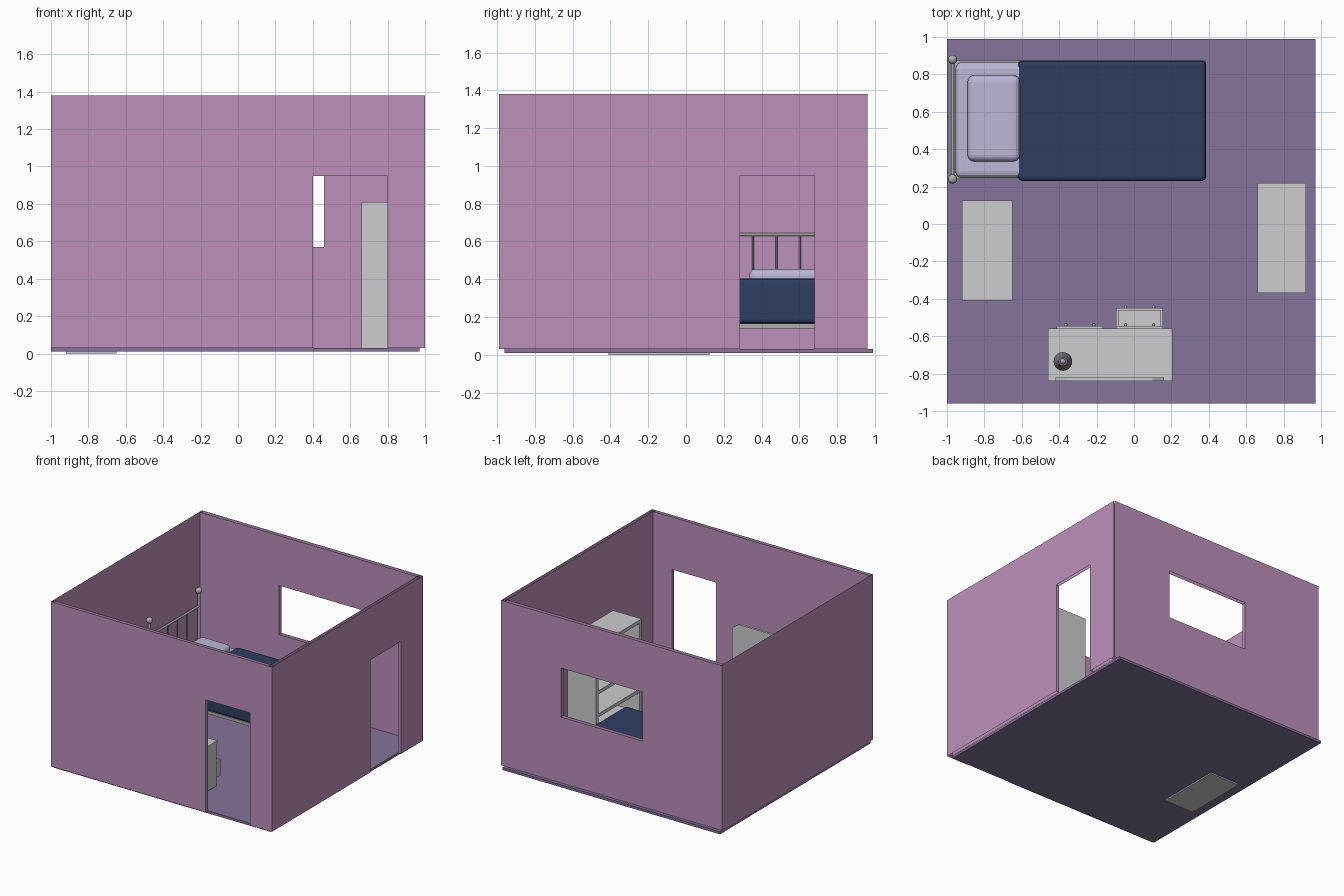
import bpy, bmesh, math
from mathutils import Vector

if "Cube" in bpy.data.objects:
    bpy.data.objects.remove(bpy.data.objects["Cube"])


def mat(name, r, g, b):
    m = bpy.data.materials.new(name)
    lin = [((c / 255 + 0.055) / 1.055) ** 2.4 for c in (r, g, b)]
    m.diffuse_color = (*lin, 1)
    m.use_nodes = True
    m.node_tree.nodes["Principled BSDF"].inputs["Base Color"].default_value = m.diffuse_color
    return m


WALL = mat("pink_wall", 188, 144, 186)
FLOOR = mat("purple_floor", 134, 114, 155)
WHITE = mat("pale_grey_wood", 205, 205, 208)
NAVY = mat("navy_blanket", 46, 61, 97)
LINEN = mat("lavender_linen", 188, 183, 214)
METAL = mat("grey_metal", 172, 174, 174)
DARK = mat("dark_grey", 120, 120, 122)


def finish(name, bm, m, smooth=False):
    me = bpy.data.meshes.new(name)
    bm.to_mesh(me)
    bm.free()
    me.materials.append(m)
    for p in me.polygons:
        p.use_smooth = smooth
    ob = bpy.data.objects.new(name, me)
    bpy.context.collection.objects.link(ob)
    return ob


def box(name, x0, x1, y0, y1, z0, z1, m, bevel=0, seg=3):
    bm = bmesh.new()
    bmesh.ops.create_cube(bm, size=1)
    for v in bm.verts:
        v.co = Vector((x0 if v.co.x < 0 else x1, y0 if v.co.y < 0 else y1, z0 if v.co.z < 0 else z1))
    if bevel:
        bmesh.ops.bevel(bm, geom=bm.edges[:], offset=bevel, segments=seg, profile=0.5, affect='EDGES')
    return finish(name, bm, m)


def rod(name, a, b, r, m, r2=None, seg=12, caps=True):
    a, b = Vector(a), Vector(b)
    bm = bmesh.new()
    bmesh.ops.create_cone(bm, cap_ends=caps, segments=seg, radius1=r, radius2=r if r2 is None else r2,
                          depth=(b - a).length)
    q = (b - a).to_track_quat('Z', 'Y')
    for v in bm.verts:
        v.co = q @ v.co + (a + b) / 2
    ob = finish(name, bm, m)
    for p in ob.data.polygons:
        p.use_smooth = len(p.vertices) == 4
    return ob


def ball(name, c, r, m):
    bm = bmesh.new()
    bmesh.ops.create_uvsphere(bm, u_segments=16, v_segments=10, radius=r)
    bmesh.ops.translate(bm, verts=bm.verts, vec=c)
    return finish(name, bm, m, True)


# Walls: thin uncapped inner and outer sheets, with side jambs in the opening
Z0, Z1 = 0.03, 1.38


def wall(name, axis, outer, inner, u0, u1, hole=None):
    def pt(u, d, z):
        return (d, u, z) if axis == 'x' else (u, d, z)
    bm = bmesh.new()
    us = [u0, *hole[:2], u1] if hole else [u0, u1]
    zs = sorted({Z0, *hole[2:], Z1}) if hole else [Z0, Z1]
    for d in (outer, inner):
        out = Vector(pt(0, 1, 0)) * (outer if d == outer else -outer)
        for i in range(len(us) - 1):
            for j in range(len(zs) - 1):
                if hole and i == 1 and zs[j] >= hole[2] and zs[j + 1] <= hole[3]:
                    continue
                f = bm.faces.new([bm.verts.new(pt(us[a], d, zs[b])) for a, b in
                                  ((i, j), (i + 1, j), (i + 1, j + 1), (i, j + 1))])
                f.normal_update()
                if f.normal.dot(out) < 0:
                    f.normal_flip()
    for u in (hole[:2] if hole else ()):
        bm.faces.new([bm.verts.new(pt(u, d, z)) for d, z in
                      ((outer, hole[2]), (inner, hole[2]), (inner, hole[3]), (outer, hole[3]))])
    bmesh.ops.remove_doubles(bm, verts=bm.verts[:], dist=0.0005)
    return finish(name, bm, WALL)


wall("front_wall", 'y', -0.99, -0.962, -1, 1, (0.4, 0.8, 0.03, 0.95))
wall("right_wall", 'x', 1.0, 0.972, -0.99, 0.96, (0.285, 0.68, 0.03, 0.95))
wall("back_wall", 'y', 0.962, 0.93, -1, 1, (-0.28, 0.46, 0.57, 0.97))
wall("left_wall", 'x', -1.0, -0.994, -0.99, 0.96)
box("floor", -1, 0.97, -0.96, 0.99, 0.01, 0.03, FLOOR)

# Bed: mattress, blanket, pillow and frame
box("mattress", -0.955, 0.36, 0.245, 0.865, 0.165, 0.395, LINEN, 0.035)
box("blanket", -0.62, 0.385, 0.23, 0.875, 0.165, 0.405, NAVY, 0.022, 2)
box("pillow", -0.89, -0.61, 0.335, 0.795, 0.375, 0.455, LINEN, 0.035, 4)
box("bed_frame", -0.97, 0.385, 0.24, 0.875, 0.14, 0.165, METAL)
for i, y in enumerate((0.24, 0.88)):
    rod(f"head_post_{i}", (-0.97, y, 0.03), (-0.97, y, 0.75), 0.012, METAL)
    ball(f"post_ball_{i}", (-0.97, y, 0.765), 0.025, METAL)
    rod(f"foot_leg_{i}", (0.36, 0.26 if i == 0 else 0.855, 0.03), (0.36, 0.26 if i == 0 else 0.855, 0.15),
        0.013, METAL)
rod("head_rail", (-0.97, 0.24, 0.637), (-0.97, 0.88, 0.637), 0.009, METAL)
for i in range(4):
    y = 0.355 + i * 0.124
    rod(f"head_bar_{i}", (-0.97, y, 0.15), (-0.97, y, 0.637), 0.005, METAL, seg=8)


# Bookcases, open towards the middle of the room
def bookcase(name, x0, x1, y0, y1, z0, z1, back_x, shelves):
    t = 0.028
    box(name + "_side_a", x0, x1, y0, y0 + t, z0, z1, WHITE)
    box(name + "_side_b", x0, x1, y1 - t, y1, z0, z1, WHITE)
    b0, b1 = (x0, x0 + 0.015) if back_x < 0 else (x1 - 0.015, x1)
    box(name + "_back", b0, b1, y0, y1, z0, z1, WHITE)
    for i in range(shelves + 2):
        z = z0 + (z1 - z0 - t) * i / (shelves + 1)
        box(f"{name}_shelf_{i}", x0, x1, y0, y1, z, z + t, WHITE)


bookcase("right_bookcase", 0.66, 0.92, -0.37, 0.22, 0.03, 0.81, 1, 3)
bookcase("left_bookcase", -0.92, -0.65, -0.41, 0.125, 0.0, 0.75, -1, 2)

# Dressing table with two drawer columns, facing the bed
box("table_body", -0.45, 0.2, -0.83, -0.565, 0.03, 0.375, WHITE)
box("table_top", -0.46, 0.205, -0.84, -0.56, 0.375, 0.40, WHITE)
for c, x in enumerate((-0.29, 0.03)):
    for r, z in enumerate((0.06, 0.22)):
        n = f"drawer_{c}_{r}"
        y = -0.45 if (c, r) == (1, 0) else -0.545
        box(n + "_front", x - 0.125, x + 0.125, y - 0.015, y, z, z + 0.135, WHITE)
        for k in (-0.075, 0.075):
            ball(f"{n}_knob_{k}", (x + k, y + 0.006, z + 0.08), 0.009, METAL)
        if y > -0.5:
            box(n + "_base", x - 0.125, x + 0.125, -0.57, y - 0.01, z, z + 0.012, WHITE)
            for s in (-1, 1):
                xs = x + s * 0.117
                box(f"{n}_side_{s}", xs - 0.008, xs + 0.008, -0.57, y - 0.01, z, z + 0.12, WHITE)

# Mirror panel with cut upper corners
bm = bmesh.new()
prof = ((-0.42, 0.4), (0.16, 0.4), (0.16, 0.7), (0.10, 0.74), (-0.36, 0.74), (-0.42, 0.7))
f = bm.faces.new([bm.verts.new((x, -0.84, z)) for x, z in prof])
g = bmesh.ops.extrude_face_region(bm, geom=[f])
bmesh.ops.translate(bm, verts=[v for v in g["geom"] if isinstance(v, bmesh.types.BMVert)], vec=(0, 0.018, 0))
bmesh.ops.recalc_face_normals(bm, faces=bm.faces[:])
finish("mirror_panel", bm, WHITE)

# Table lamp
L = (-0.38, -0.735)
rod("lamp_base", (*L, 0.40), (*L, 0.415), 0.035, DARK, seg=20)
rod("lamp_stem", (*L, 0.41), (*L, 0.56), 0.007, DARK)
rod("lamp_shade", (*L, 0.50), (*L, 0.575), 0.05, DARK, 0.022, 20, False)
ball("lamp_bulb", (*L, 0.565), 0.016, WALL)
